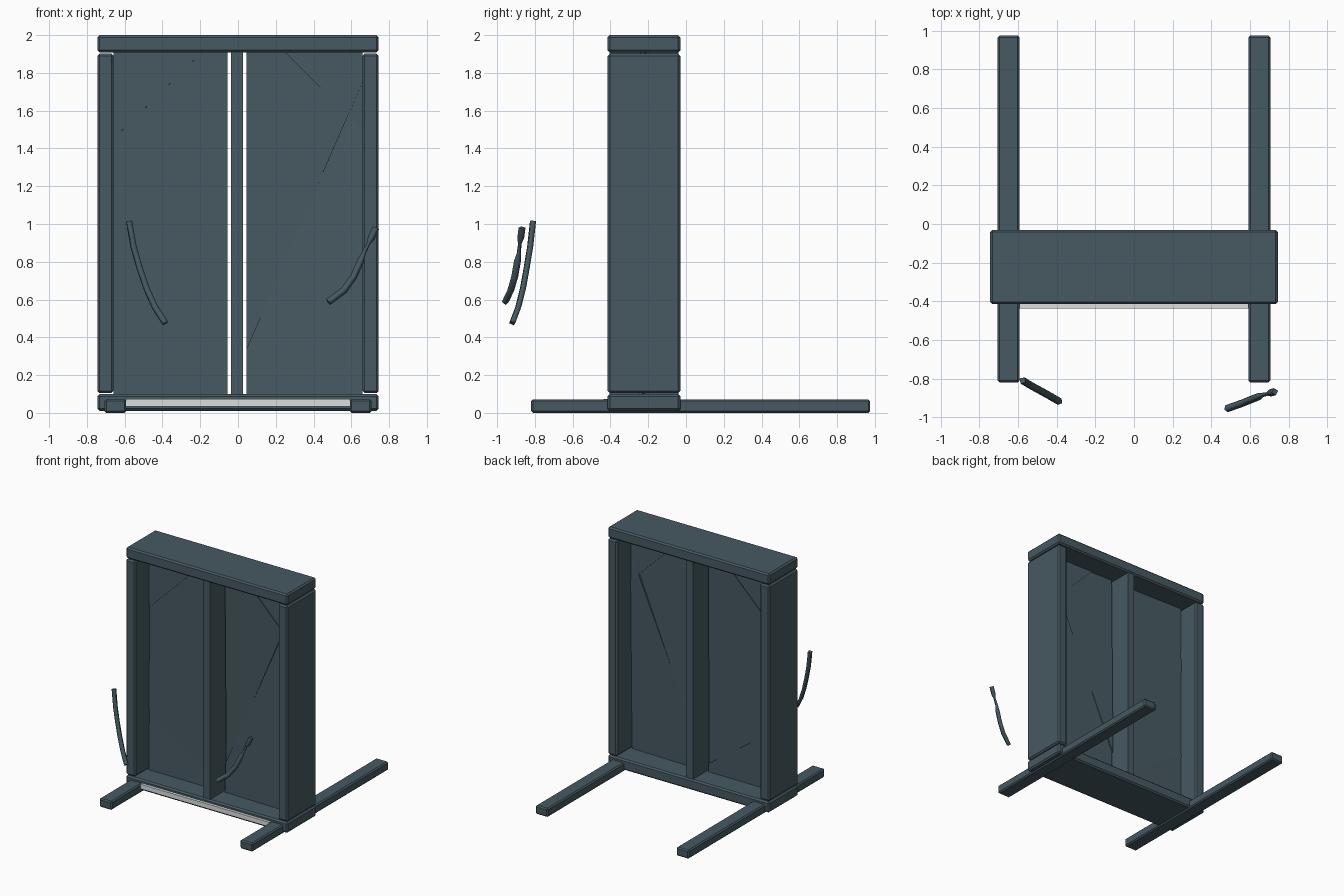
import bpy, bmesh, math, random
from mathutils import Vector, Matrix

if "Cube" in bpy.data.objects:
    bpy.data.objects.remove(bpy.data.objects["Cube"])

random.seed(4)


def material(name, rgb):
    m = bpy.data.materials.new(name)
    m.diffuse_color = (*rgb, 1)
    m.use_nodes = True
    m.node_tree.nodes["Principled BSDF"].inputs["Base Color"].default_value = m.diffuse_color
    return m


slate = material("slate_blue_grey", (0.063, 0.101, 0.122))
pale = material("pale_grey", (0.72, 0.74, 0.73))


def add_object(name, bm, mat):
    mesh = bpy.data.meshes.new(name)
    bm.to_mesh(mesh)
    bm.free()
    mesh.materials.append(mat)
    ob = bpy.data.objects.new(name, mesh)
    bpy.context.collection.objects.link(ob)
    return ob


def box(name, lo, hi, mat=slate, bevel=0.012):
    """Box between two corners with chamfered edges."""
    lo, hi = Vector(lo), Vector(hi)
    bm = bmesh.new()
    bmesh.ops.create_cube(bm, size=1)
    for v in bm.verts:
        v.co = Vector([c * s for c, s in zip(v.co, hi - lo)]) + (lo + hi) / 2
    if bevel:
        bmesh.ops.bevel(bm, geom=bm.edges[:], offset=bevel, segments=1, affect='EDGES')
    return add_object(name, bm, mat)


def bar(name, points):
    """Bent square handle; each point is x, y, z, radius."""
    cu = bpy.data.curves.new(name, 'CURVE')
    cu.dimensions = '3D'
    cu.bevel_depth = 0.019
    cu.bevel_resolution = 0
    cu.use_fill_caps = True
    sp = cu.splines.new('POLY')
    sp.points.add(len(points) - 1)
    for p, (x, y, z, r) in zip(sp.points, points):
        p.co = (x, y, z, 1)
        p.radius = r
    cu.materials.append(slate)
    bpy.context.collection.objects.link(bpy.data.objects.new(name, cu))


def broken_panel(name, x0, x1, cracks):
    """Thin pane cut along crack lines into slightly tilted shards."""
    bm = bmesh.new()
    y = -0.225
    bm.faces.new([bm.verts.new(c) for c in
                  ((x0, y, 0.095), (x1, y, 0.095), (x1, y, 1.91), (x0, y, 1.91))])
    for (ax, az), (bx, bz) in cracks:
        bmesh.ops.bisect_plane(bm, geom=bm.verts[:] + bm.edges[:] + bm.faces[:],
                               plane_co=(ax, y, az), plane_no=(bz - az, 0, ax - bx))
    bmesh.ops.split_edges(bm, edges=[e for e in bm.edges if len(e.link_faces) == 2])
    for f in bm.faces:
        mid = f.calc_center_median()
        turn = (Matrix.Rotation(random.uniform(-0.02, 0.02), 3, 'X')
                @ Matrix.Rotation(random.uniform(-0.03, 0.03), 3, 'Z'))
        bmesh.ops.rotate(bm, verts=f.verts[:], cent=mid, matrix=turn)
    ob = add_object(name, bm, slate)
    mod = ob.modifiers.new("thickness", 'SOLIDIFY')
    mod.thickness = 0.02
    mod.offset = 0


# Frame: base, top board, side posts, centre divider
Y0, Y1 = -0.415, -0.03
box("base_board", (-0.745, Y0, 0.01), (0.745, Y1, 0.1))
box("top_board", (-0.745, Y0, 1.908), (0.745, Y1, 2.0))
box("centre_divider", (-0.036, Y0 + 0.01, 0.09), (0.027, Y1 - 0.01, 1.915), bevel=0)

# Mirrored side posts and long feet
for side, s in (("left", -1), ("right", 1)):
    xs = sorted((s * 0.658, s * 0.745))
    box(side + "_post", (xs[0], Y0, 0.105), (xs[1], Y1, 1.902))
    xs = sorted((s * 0.592, s * 0.707))
    box(side + "_foot", (xs[0], -0.82, 0), (xs[1], 0.975, 0.072), bevel=0.01)

# Pale strip along the front of the base
box("front_strip", (-0.594, -0.438, 0.035), (0.594, -0.41, 0.074), pale, 0)

# Cracked panes either side of the divider
broken_panel("left_pane", -0.66, -0.055,
             [((-0.2, 1.9), (-0.66, 1.45)), ((-0.1, 0.2), (-0.66, 0.6))])
broken_panel("right_pane", 0.046, 0.66,
             [((0.39, 1.77), (0.66, 1.5)), ((0.05, 0.35), (0.15, 0.58))])

# Loose bent handles in front of the frame
bar("left_handle", [(-0.577, -0.81, 1.015, 1), (-0.553, -0.825, 0.88, 1),
                    (-0.522, -0.843, 0.77, 1), (-0.485, -0.863, 0.66, 1),
                    (-0.44, -0.888, 0.56, 1), (-0.385, -0.92, 0.475, 1)])
bar("right_handle", [(0.73, -0.868, 0.98, 1), (0.705, -0.875, 0.925, 1),
                     (0.69, -0.88, 0.895, 0.5), (0.665, -0.885, 0.845, 0.6),
                     (0.65, -0.892, 0.805, 1), (0.612, -0.907, 0.72, 1),
                     (0.56, -0.928, 0.648, 1), (0.478, -0.957, 0.587, 1)])
